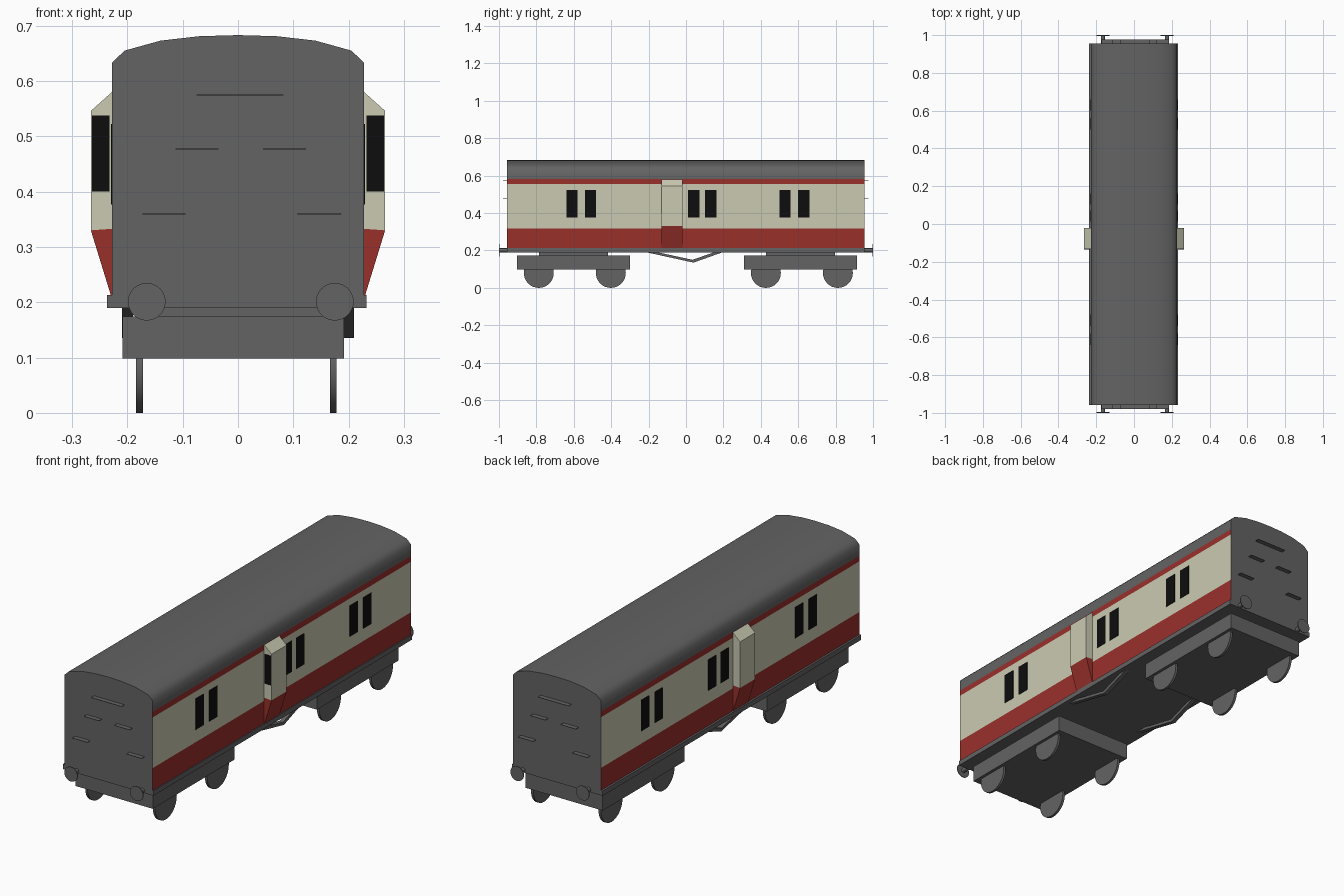
import bpy, bmesh, math
from mathutils import Vector, Matrix

cube = bpy.data.objects.get("Cube")
if cube:
    bpy.data.objects.remove(cube, do_unlink=True)


def material(name, rgb):
    m = bpy.data.materials.new(name)
    m.use_nodes = True
    m.diffuse_color = (*rgb, 1)
    m.node_tree.nodes["Principled BSDF"].inputs["Base Color"].default_value = (*rgb, 1)
    return m


GREY = material("dark grey", (0.125, 0.125, 0.125))
CREAM = material("cream", (0.59, 0.59, 0.45))
RED = material("crimson", (0.32, 0.03, 0.024))
BLACK = material("window black", (0.004, 0.004, 0.004))


def finish(name, bm, mats, rule=None, smooth=None):
    bmesh.ops.recalc_face_normals(bm, faces=bm.faces)
    if rule:
        for f in bm.faces:
            f.material_index = rule(f)
    me = bpy.data.meshes.new(name)
    bm.to_mesh(me)
    bm.free()
    for m in mats:
        me.materials.append(m)
    ob = bpy.data.objects.new(name, me)
    bpy.context.collection.objects.link(ob)
    if smooth:
        bpy.ops.object.select_all(action='DESELECT')
        ob.select_set(True)
        bpy.context.view_layer.objects.active = ob
        bpy.ops.object.shade_smooth_by_angle(angle=math.radians(smooth))
    return ob


def prism(name, profile, a, b, mats, axis="y", rule=None, smooth=None):
    """Extrude a closed profile (x,z along y, or y,z along x) from a to b."""
    bm = bmesh.new()
    place = (lambda p: (p[0], a, p[1])) if axis == "y" else (lambda p: (a, p[0], p[1]))
    face = bm.faces.new([bm.verts.new(place(p)) for p in profile])
    step = Vector((0, b - a, 0)) if axis == "y" else Vector((b - a, 0, 0))
    new = bmesh.ops.extrude_face_region(bm, geom=[face], use_keep_orig=True)["geom"]
    bmesh.ops.translate(bm, vec=step, verts=[v for v in new if isinstance(v, bmesh.types.BMVert)])
    return finish(name, bm, mats, rule, smooth)


def box(name, x, y, z, mat):
    return prism(name, [(x[0], z[0]), (x[1], z[0]), (x[1], z[1]), (x[0], z[1])], *y, [mat])


def disc(name, centre, radius, depth, axis, mat, segments=32):
    bm = bmesh.new()
    turn = Matrix.Rotation(math.pi / 2, 4, "Y" if axis == "x" else "X")
    bmesh.ops.create_cone(bm, cap_ends=True, segments=segments, radius1=radius, radius2=radius,
                          depth=depth, matrix=Matrix.Translation(centre) @ turn)
    return finish(name, bm, [mat], smooth=35)


# Coach body with arched roof and painted side bands
FRONT, BACK = -0.957, 0.955
half = [(0.228, z) for z in (0.21, 0.318, 0.555, 0.582, 0.633)]
half += [(0.205, 0.655), (0.14, 0.673), (0.07, 0.681)]
outline = half + [(0, 0.683)] + [(-x, z) for x, z in reversed(half)]


def band(face):
    z = face.calc_center_median().z
    if abs(face.normal.x) < 0.9 or z > 0.582:
        return 0
    return 1 if 0.318 < z < 0.555 else 2


prism("coach_body", outline, FRONT, BACK, [GREY, CREAM, RED], rule=band, smooth=50)

# Underframe
box("underframe", (-0.237, 0.232), (FRONT, BACK), (0.19, 0.213), GREY)

for side, label in ((1, "left"), (-1, "right")):
    def sx(*xs):
        return sorted(side * x for x in xs)

    # Side windows
    for i, y in enumerate((-0.64, -0.54, 0.012, 0.102, 0.5, 0.6)):
        box(f"{label}_window_{i + 1}", sx(0.226, 0.23), (y, y + 0.06), (0.377, 0.522), BLACK)

    # Projecting lookout with a forward window
    upper = [(0.225, 0.333), (0.266, 0.33), (0.266, 0.546), (0.228, 0.58), (0.225, 0.58)]
    lower = [(0.225, 0.213), (0.23, 0.213), (0.266, 0.33), (0.225, 0.333)]
    for part, shape, mat in (("top", upper, CREAM), ("base", lower, RED)):
        prism(f"{label}_lookout_{part}", [(side * x, z) for x, z in shape], -0.132, -0.02, [mat])
    box(f"{label}_lookout_window", sx(0.232, 0.264), (-0.134, -0.131), (0.4, 0.538), BLACK)

    # Truss bar under the frame
    truss = [(-0.22, 0.192), (0.04, 0.135), (0.2, 0.192), (0.155, 0.192), (0.035, 0.15), (-0.16, 0.192)]
    prism(f"{label}_truss", truss, *sx(0.19, 0.21), [GREY], axis="x")

# Bogies with pivots and wheels
for label, y in (("front", -0.602), ("back", 0.612)):
    box(f"{label}_bogie", (-0.209, 0.192), (y - 0.302, y + 0.302), (0.098, 0.174), GREY)
    box(f"{label}_bogie_pivot", (-0.17, 0.16), (y - 0.185, y + 0.185), (0.173, 0.191), GREY)
    for dy in (-0.185, 0.2):
        for x in (-0.178, 0.172):
            disc(f"{label}_wheel", (x, y + dy, 0.08), 0.08, 0.012, "x", GREY)

# Buffers and end steps
for sign, wall, label in ((-1, FRONT, "front"), (1, BACK, "back")):
    for x in (-0.165, 0.175):
        disc(f"{label}_buffer_head", (x, sign * 0.998, 0.201), 0.034, 0.004, "y", GREY)
        disc(f"{label}_buffer_rod", (x, sign * 0.97, 0.201), 0.011, 0.056, "y", GREY, 16)
    y = sorted((wall - sign * 0.005, wall + sign * 0.022))
    for x0, width, z in ((-0.075, 0.157, 0.575), (-0.113, 0.078, 0.477), (0.045, 0.078, 0.477),
                         (-0.173, 0.078, 0.36), (0.108, 0.078, 0.36)):
        box(f"{label}_step", (x0, x0 + width), y, (z - 0.001, z + 0.001), GREY)
